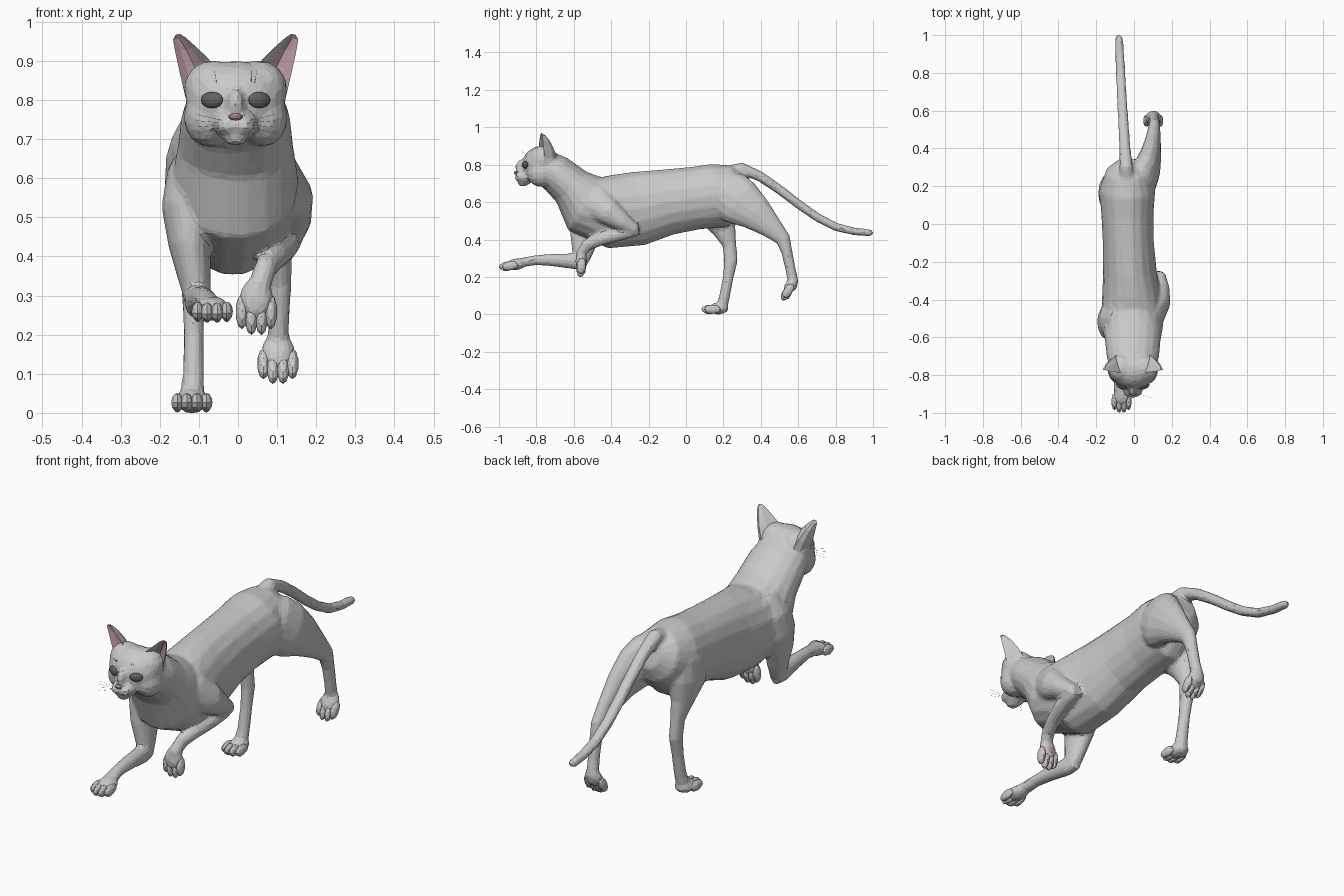
import bpy, bmesh, math
from mathutils import Vector, Matrix


def material(name, rgb):
    m = bpy.data.materials.new(name)
    m.diffuse_color = (*rgb, 1)
    return m


FUR = material("grey fur", (0.59, 0.59, 0.59))
EAR_PINK = material("ear pink", (0.56, 0.38, 0.43))
PAD_PINK = material("pad pink", (0.56, 0.33, 0.38))
EYE_DARK = material("eye dark grey", (0.12, 0.12, 0.12))


def finish(bm, name, *mats):
    bmesh.ops.recalc_face_normals(bm, faces=bm.faces)
    me = bpy.data.meshes.new(name)
    bm.to_mesh(me)
    bm.free()
    for m in mats:
        me.materials.append(m)
    ob = bpy.data.objects.new(name, me)
    bpy.context.collection.objects.link(ob)
    return ob


def loft(bm, stations, n=14):
    """Tube through stations (x, y, z, sideways radius, depth radius)."""
    pts = [Vector(s[:3]) for s in stations]
    rings = []
    for i, (p, s) in enumerate(zip(pts, stations)):
        t = (pts[min(i + 1, len(pts) - 1)] - pts[max(i - 1, 0)]).normalized()
        side = (Vector((1, 0, 0)) - t * t.x).normalized()
        up = side.cross(t)
        rings.append([bm.verts.new(p + side * s[3] * math.cos(a) + up * s[4] * math.sin(a))
                      for a in (2 * math.pi * k / n for k in range(n))])
    for a, b in zip(rings, rings[1:]):
        for k in range(n):
            bm.faces.new((a[k], a[(k + 1) % n], b[(k + 1) % n], b[k]))
    bm.faces.new(rings[0])
    bm.faces.new(rings[-1])


def blob(bm, pos, radii, basis=Matrix.Identity(4), mat=0, seg=14):
    m = basis @ Matrix.Translation(pos) @ Matrix.Diagonal((*radii, 1))
    r = bmesh.ops.create_uvsphere(bm, u_segments=seg, v_segments=seg // 2 + 1, radius=1, matrix=m)
    for f in {f for v in r["verts"] for f in v.link_faces}:
        f.material_index = mat


HX = -0.006  # head centre line
body = bmesh.new()

# torso and neck
loft(body, [(-.035, .335, .70, .05, .06), (-.035, .28, .685, .115, .122),
            (-.035, .18, .637, .148, .175), (-.035, .05, .621, .138, .17),
            (-.03, -.10, .60, .135, .178), (-.022, -.25, .566, .142, .2),
            (-.012, -.40, .55, .158, .2), (-.008, -.54, .59, .163, .17),
            (HX, -.61, .68, .148, .116), (HX, -.695, .752, .14, .104),
            (HX, -.78, .80, .122, .09)], 18)

# tail
loft(body, [(-.035, .20, .745, .045, .045), (-.042, .30, .78, .036, .034),
            (-.048, .40, .735, .031, .028), (-.054, .50, .667, .029, .026),
            (-.06, .60, .59, .028, .025), (-.066, .70, .52, .027, .024),
            (-.071, .80, .468, .026, .023), (-.076, .90, .443, .025, .021),
            (-.08, .985, .436, .022, .02), (-.08, 1.001, .436, .013, .012)], 10)

# standing hind leg
loft(body, [(-.07, .16, .73, .06, .06), (-.105, .155, .64, .082, .12),
            (-.122, .165, .54, .068, .115), (-.122, .205, .45, .045, .064),
            (-.117, .233, .37, .031, .037), (-.114, .24, .29, .029, .038),
            (-.113, .226, .20, .026, .029), (-.114, .207, .10, .028, .029),
            (-.118, .19, .035, .032, .032)])

# trailing hind leg
loft(body, [(.0, .16, .72, .06, .06), (.035, .22, .65, .083, .135),
            (.07, .29, .598, .072, .13), (.09, .37, .542, .055, .098),
            (.103, .46, .462, .039, .061), (.108, .52, .40, .031, .041),
            (.108, .54, .33, .029, .03), (.106, .557, .25, .027, .028),
            (.102, .572, .18, .028, .029), (.10, .565, .14, .027, .027)])

# lifted front leg: upper arm, then folded forearm
loft(body, [(.04, -.54, .67, .06, .06), (.09, -.49, .60, .07, .1),
            (.135, -.41, .545, .06, .073), (.142, -.34, .495, .047, .05),
            (.132, -.27, .45, .036, .034)])
loft(body, [(.13, -.25, .445, .026, .024), (.13, -.30, .44, .034, .034),
            (.118, -.37, .425, .036, .037), (.095, -.46, .40, .032, .034),
            (.07, -.53, .37, .029, .034), (.054, -.562, .325, .03, .028),
            (.047, -.562, .28, .034, .026)])

# reaching front leg: upper arm, then stretched forearm
loft(body, [(-.07, -.50, .69, .06, .06), (-.11, -.50, .60, .075, .105),
            (-.13, -.52, .52, .066, .10), (-.124, -.54, .43, .054, .083),
            (-.112, -.55, .35, .043, .063), (-.103, -.56, .285, .034, .042)])
loft(body, [(-.105, -.53, .275, .026, .03), (-.102, -.59, .283, .036, .044),
            (-.092, -.70, .29, .033, .035), (-.083, -.80, .29, .029, .027),
            (-.072, -.89, .275, .034, .025)])

# skull, nose bridge and chin, then paired crown, cheeks and whisker pads
blob(body, (HX, -.775, .80), (.128, .10, .10), seg=20)
blob(body, (HX, -.86, .737), (.058, .052, .044))
blob(body, (HX, -.872, .787), (.024, .042, .044))
blob(body, (HX, -.872, .70), (.032, .03, .017))
for s in (-1, 1):
    blob(body, (HX + s * .058, -.765, .828), (.076, .078, .074))
    blob(body, (HX + s * .068, -.775, .755), (.066, .075, .075))
    blob(body, (HX + s * .022, -.884, .734), (.03, .034, .024))


# paws: palm joins the skin, four toes and pink pads are separate
def paw(name, pos, forward, up):
    f = Vector(forward).normalized()
    s = f.cross(Vector(up)).normalized()
    u = s.cross(f)
    basis = Matrix.Translation(pos) @ Matrix((s, f, u)).transposed().to_4x4()
    blob(body, (0, .004, 0), (.045, .056, .031), basis)
    bm = bmesh.new()
    blob(bm, (0, .004, -.020), (.024, .024, .0115), basis, 1, 8)
    for x, y in ((-.037, .036), (-.013, .051), (.013, .051), (.037, .036)):
        blob(bm, (x, y, -.004), (.0165, .045, .024), basis, 0, 10)
        blob(bm, (x, y + .012, -.019), (.009, .015, .011), basis, 1, 8)
    finish(bm, name, FUR, PAD_PINK)


paw("hind_paw_standing", (-.118, .178, .031), (0, -1, 0), (0, 0, 1))
paw("hind_paw_trailing", (.102, .563, .158), (0, -.55, -.83), (0, -.83, .55))
paw("front_paw_lifted", (.047, -.56, .295), (0, -.1, -1), (0, -1, .1))
paw("front_paw_reaching", (-.066, -.905, .268), (0, -1, -.12), (0, -.12, 1))

# fuse into one skin and reduce to facets
skin = finish(body, "body", FUR)
mod = skin.modifiers.new("fuse", "REMESH")
mod.mode = "VOXEL"
mod.voxel_size = 0.008
mod = skin.modifiers.new("soften", "SMOOTH")
mod.factor = 0.5
mod.iterations = 10
mod = skin.modifiers.new("facet", "DECIMATE")
mod.ratio = 0.07

# ears: curved shells with a hollow pink front
EAR = [(.128, .805, .045, .875, .080), (.143, .870, .070, .906, .066),
       (.155, .925, .100, .935, .044), (.160, .955, .128, .960, .022),
       (.153, .967, .142, .969, .006)]  # outer x, z, inner x, z, depth
for side, label in ((-1, "left"), (1, "right")):
    bm = bmesh.new()
    rings = []
    for i, (xo, zo, xi, zi, d) in enumerate(EAR):
        lean = i / (len(EAR) - 1)
        o = Vector((HX + side * xo, -.755 - .02 * lean, zo))
        n = Vector((HX + side * xi, -.79 + .015 * lean, zi))
        ring = []
        for k in range(8):
            q = k / 4 if k <= 4 else 2 - k / 4
            depth = d * math.sin(math.pi * q) * (1 if k <= 4 else .5)
            ring.append(bm.verts.new(o.lerp(n, q) + Vector((0, depth, 0))))
        rings.append(ring)
    for a, b in zip(rings, rings[1:]):
        for k in range(8):
            face = bm.faces.new((a[k], a[(k + 1) % 8], b[(k + 1) % 8], b[k]))
            face.material_index = 1 if k >= 5 else 0
    bm.faces.new(rings[0])
    bm.faces.new(rings[-1])
    finish(bm, label + "_ear", FUR, EAR_PINK)

    # eye on the same side
    bm = bmesh.new()
    turn = Matrix.Translation((HX + side * .06, -.859, .80)) @ Matrix.Rotation(side * .4, 4, "Z")
    blob(bm, (0, 0, 0), (.031, .015, .021), turn)
    finish(bm, label + "_eye", EYE_DARK)

# nose
bm = bmesh.new()
blob(bm, (HX, -.909, .757), (.019, .012, .009), seg=8)
finish(bm, "nose", PAD_PINK)

# whiskers and brow hairs
cu = bpy.data.curves.new("whiskers", "CURVE")
cu.dimensions = "3D"
cu.bevel_depth = 0.0004
cu.bevel_resolution = 0
for s in (-1, 1):
    hairs = [((.035, -.90, .73 + .006 * k), (.10, -.92, .715 + .016 * k)) for k in range(4)]
    hairs += [((.04 + .008 * k, -.85, .84), (.04 + .014 * k, -.88, .875)) for k in range(2)]
    for a, b in hairs:
        sp = cu.splines.new("POLY")
        sp.points.add(1)
        for p, c in zip(sp.points, (a, b)):
            p.co = (HX + s * c[0], c[1], c[2], 1)
cu.materials.append(FUR)
bpy.context.collection.objects.link(bpy.data.objects.new("whiskers", cu))
